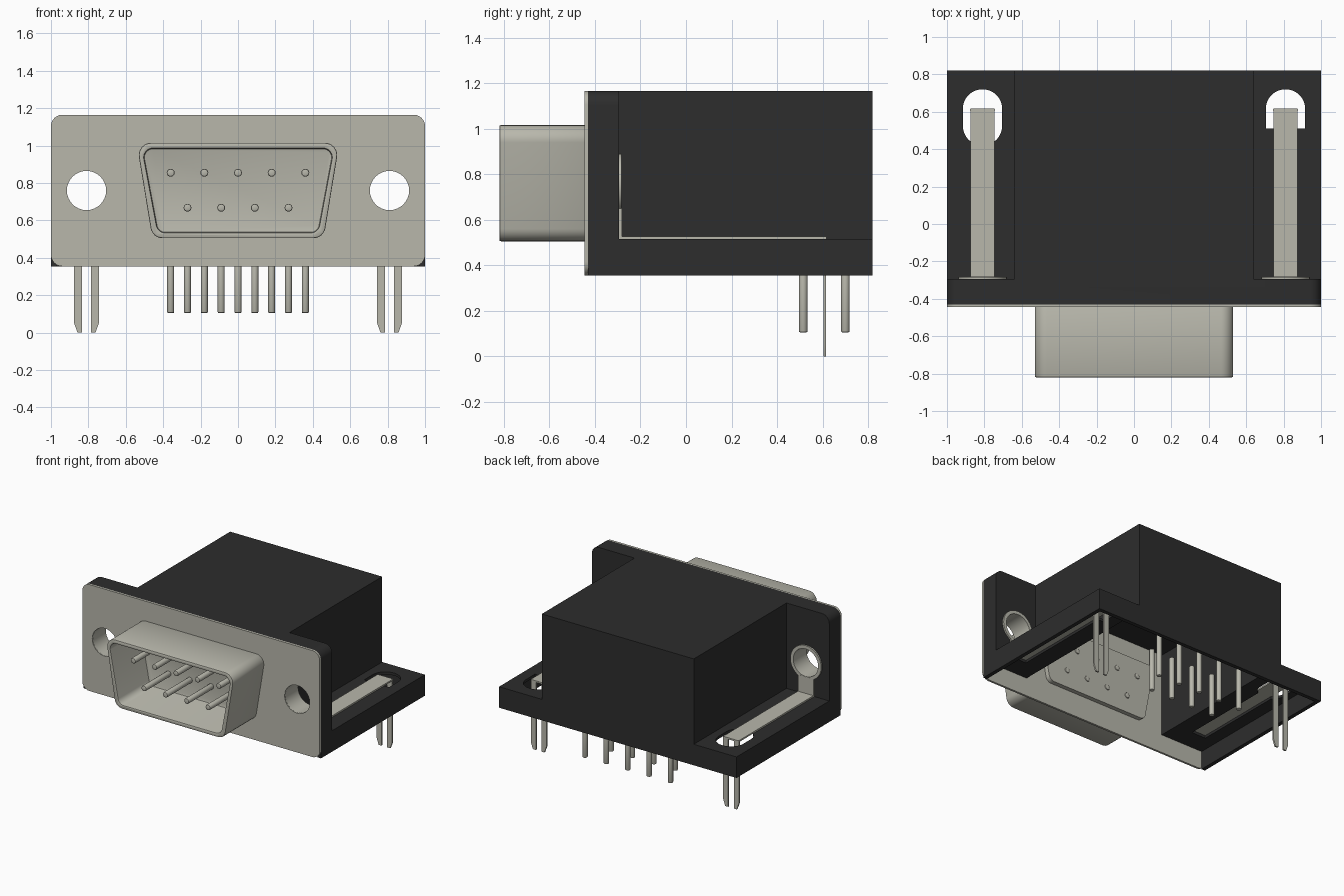
import bpy, bmesh, math
from mathutils import Vector

if "Cube" in bpy.data.objects:
    bpy.data.objects.remove(bpy.data.objects["Cube"])


def material(name, rgb, rough):
    m = bpy.data.materials.new(name)
    m.use_nodes = True
    m.diffuse_color = (*rgb, 1)
    node = m.node_tree.nodes["Principled BSDF"]
    node.inputs["Base Color"].default_value = (*rgb, 1)
    node.inputs["Roughness"].default_value = rough
    return m


METAL = material("warm grey metal", (0.48, 0.475, 0.41), 0.5)
BLACK = material("black plastic", (0.026, 0.026, 0.026), 0.6)


def rounded(pts, radii, steps=6):
    """Round each corner of a closed 2D outline."""
    out = []
    for i, p in enumerate(pts):
        r = radii[i] if isinstance(radii, (list, tuple)) else radii
        p = Vector(p)
        if r == 0:
            out.append(p)
            continue
        a = (Vector(pts[i - 1]) - p).normalized()
        b = (Vector(pts[(i + 1) % len(pts)]) - p).normalized()
        half = a.angle(b) / 2
        centre = p + (a + b).normalized() * (r / math.sin(half))
        s = p + a * (r / math.tan(half)) - centre
        e = p + b * (r / math.tan(half)) - centre
        for k in range(steps + 1):
            d = s.lerp(e, k / steps).normalized() * r if 0 < k < steps else (s if k == 0 else e)
            out.append(centre + d)
    return out


def prism(name, pts, lo, hi, mat, axis="y"):
    """Extrude an outline: (x, z) along y, or (x, y) along z."""
    place = (lambda p, t: (p[0], t, p[1])) if axis == "y" else (lambda p, t: (p[0], p[1], t))
    bm = bmesh.new()
    a = [bm.verts.new(place(p, lo)) for p in pts]
    b = [bm.verts.new(place(p, hi)) for p in pts]
    bm.faces.new(a)
    bm.faces.new(b[::-1])
    n = len(pts)
    for i in range(n):
        bm.faces.new((a[i], b[i], b[(i + 1) % n], a[(i + 1) % n]))
    bmesh.ops.recalc_face_normals(bm, faces=bm.faces)
    me = bpy.data.meshes.new(name)
    bm.to_mesh(me)
    bm.free()
    me.materials.append(mat)
    ob = bpy.data.objects.new(name, me)
    bpy.context.collection.objects.link(ob)
    return ob


def rect(x0, x1, y0, y1):
    return [(x0, y0), (x1, y0), (x1, y1), (x0, y1)]


def circle(cx, cy, r, n=32):
    return [(cx + r * math.cos(2 * math.pi * i / n), cy + r * math.sin(2 * math.pi * i / n)) for i in range(n)]


def activate(ob):
    bpy.ops.object.select_all(action="DESELECT")
    ob.select_set(True)
    bpy.context.view_layer.objects.active = ob


def boolean(ob, tool, op="DIFFERENCE"):
    m = ob.modifiers.new("cut", "BOOLEAN")
    m.object, m.operation, m.solver = tool, op, "EXACT"
    activate(ob)
    bpy.ops.object.modifier_apply(modifier=m.name)
    bpy.data.objects.remove(tool)


def bevel(ob, width, segments=2):
    m = ob.modifiers.new("bevel", "BEVEL")
    m.width, m.segments = width, segments
    m.limit_method, m.angle_limit = "ANGLE", math.radians(60)
    activate(ob)
    bpy.ops.object.modifier_apply(modifier=m.name)


HOLE_X, HOLE_Z = 0.81, 0.76
BOTTOM, TOP, LEDGE = 0.355, 1.165, 0.515


def tee(half, inner, z0, ledge, top):
    return [(-half, z0), (half, z0), (half, ledge), (inner, ledge),
            (inner, top), (-inner, top), (-inner, ledge), (-half, ledge)]


# Plastic housing: front flange plus T-shaped body, hollow and open underneath
housing = prism("housing", tee(1, 0.64, BOTTOM, LEDGE, TOP), -0.31, 0.82, BLACK)
flange = prism("flange", rounded(rect(-1, 1, BOTTOM, TOP), [0, 0, 0.06, 0.06]), -0.43, -0.295, BLACK)
boolean(housing, flange, "UNION")
boolean(housing, prism("cavity", tee(0.97, 0.61, 0.2, 0.495, 1.13), -0.6, 0.79, BLACK))

# Metal face plate
plate = prism("face_plate", rounded(rect(-1, 1, BOTTOM, TOP), 0.06), -0.445, -0.429, METAL)

for s, side in ((1, "left"), (-1, "right")):
    cx = s * HOLE_X
    # Mounting holes and the slots in the ledges
    boolean(housing, prism("cutter", circle(cx, HOLE_Z, 0.114), -0.6, -0.2, BLACK))
    boolean(plate, prism("cutter", circle(cx, HOLE_Z, 0.106), -0.6, -0.2, METAL))
    front, r = (0.51, 0) if s > 0 else (0.42, 0.104)
    slot = rounded(rect(cx - 0.105, cx + 0.105, front, 0.72), [r, r, 0.104, 0.104], 10)
    boolean(housing, prism("cutter", slot, 0.45, 0.6, BLACK, "z"))
    boolean(housing, prism("cutter", rect(cx - 0.06, cx + 0.06, -0.27, 0.56), 0.45, 0.6, BLACK, "z"))

    # Sleeve lining the mounting hole, with its rear ring
    sleeve = prism(side + "_sleeve", circle(cx, HOLE_Z, 0.115), -0.44, -0.285, METAL)
    boolean(sleeve, prism("cutter", circle(cx, HOLE_Z, 0.105), -0.6, -0.2, METAL))
    ring = prism(side + "_sleeve_ring", circle(cx, HOLE_Z, 0.13), -0.297, -0.283, METAL)
    boolean(ring, prism("cutter", circle(cx, HOLE_Z, 0.105), -0.6, -0.2, METAL))

    # Grounding strap: upright tab, flat run and two board prongs
    prism(side + "_strap_tab", rect(cx - 0.065, cx + 0.065, LEDGE, 0.654), -0.294, -0.282, METAL)
    prism(side + "_strap", rect(cx - 0.065, cx + 0.065, -0.294, 0.617), LEDGE, LEDGE + 0.012, METAL, "z")
    for t in (-1, 1):
        inner, outer = cx + t * 0.024, cx + t * 0.066
        prong = [(inner, LEDGE + 0.01), (inner, 0), (outer - t * 0.018, 0), (outer, 0.05), (outer, LEDGE + 0.01)]
        prism(side + "_board_prong", prong, 0.604, 0.616, METAL)


def dee(inset):
    """Trapezoid outline of the plug shell."""
    z0, z1 = 0.505 + inset, 1.015 - inset
    return rounded([(-0.458 + inset, z0), (0.458 - inset, z0), (0.542 - inset, z1), (-0.542 + inset, z1)],
                   0.065 - inset * 0.6)


# Plug shell and the raised insert behind the plate
shell = prism("plug_shell", dee(0), -0.82, -0.44, METAL)
boolean(shell, prism("cutter", dee(0.03), -0.95, -0.45, METAL))
bevel(shell, 0.007)
prism("rear_insert", dee(0.03), -0.435, -0.395, METAL)

# Contact pins in the plug and matching solder pins under the body
for row, (count, z, y) in enumerate(((5, 0.855, 0.70), (4, 0.668, 0.515))):
    for i in range(count):
        x = (i - (count - 1) / 2) * 0.18
        pin = prism("contact_pin", circle(x, z, 0.021, 16), -0.75, -0.388, METAL)
        bevel(pin, 0.007)
        leg = prism("solder_pin", circle(x, y, 0.019, 16), 0.105, 0.43, METAL, "z")
        bevel(leg, 0.006)

# Smooth curved walls, keep edges sharp
bpy.ops.object.select_all(action="DESELECT")
for ob in bpy.context.scene.objects:
    if ob.type == "MESH":
        ob.select_set(True)
        bpy.context.view_layer.objects.active = ob
bpy.ops.object.shade_smooth_by_angle(angle=math.radians(30))
